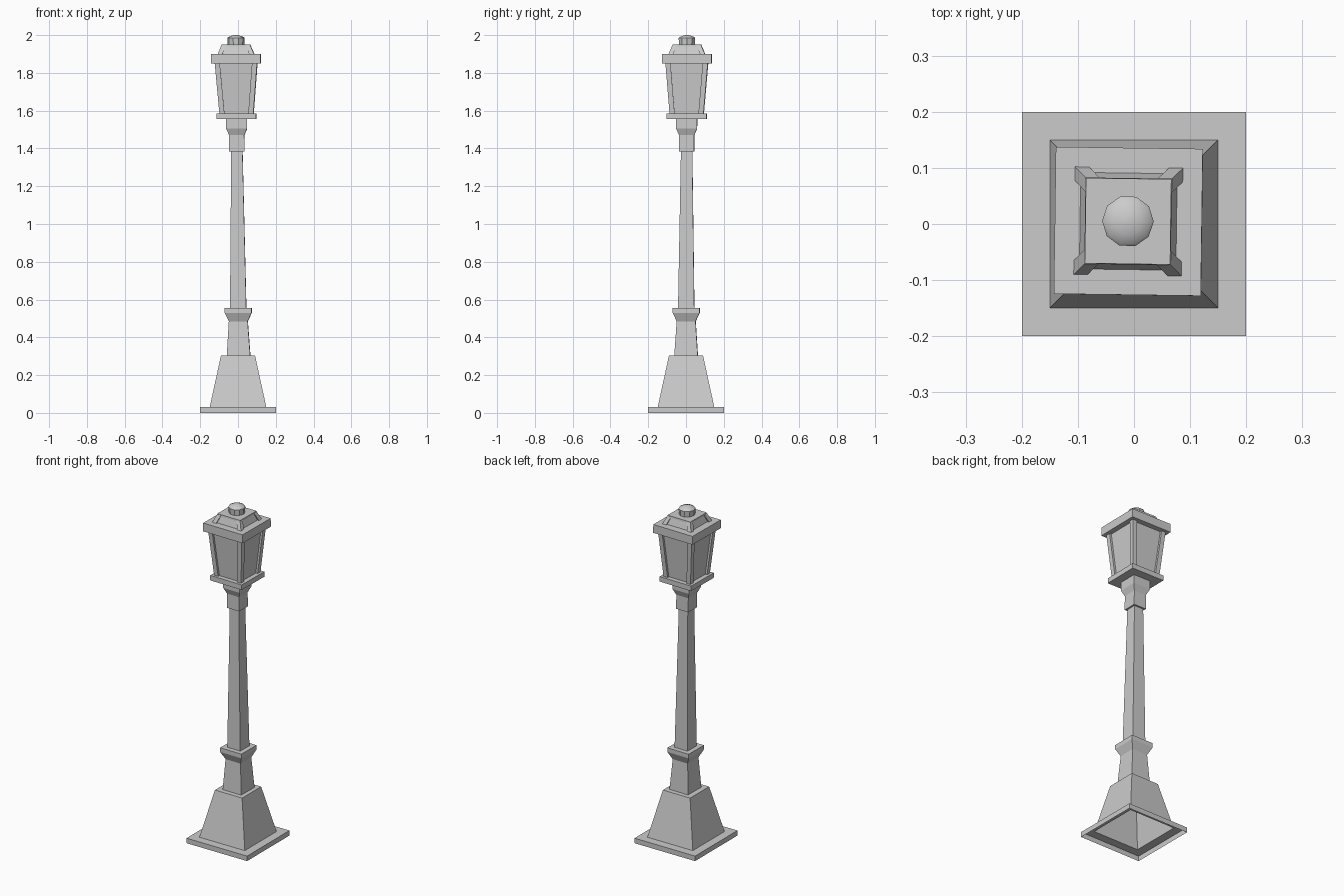
import bpy, bmesh, math
from mathutils import Matrix

if "Cube" in bpy.data.objects:
    bpy.data.objects.remove(bpy.data.objects["Cube"])


def lean(v):
    # the post above the pedestal leans and twists very slightly
    v = Matrix.Rotation(math.radians(-0.8), 3, 'Z') @ v
    v.x += 0.006 - 0.0085 * v.z
    v.y += 0.0025 * v.z
    return v


def finish(name, bm, leaning=True):
    bmesh.ops.recalc_face_normals(bm, faces=bm.faces)
    if leaning:
        for v in bm.verts:
            v.co = lean(v.co)
    me = bpy.data.meshes.new(name)
    bm.to_mesh(me)
    bm.free()
    ob = bpy.data.objects.new(name, me)
    bpy.context.collection.objects.link(ob)
    return ob


def loft(bm, rings, cap_bottom=True):
    loops = [[bm.verts.new(p) for p in ring] for ring in rings]
    n = len(loops[0])
    for a, b in zip(loops, loops[1:]):
        for i in range(n):
            j = (i + 1) % n
            bm.faces.new((a[i], a[j], b[j], b[i]))
    bm.faces.new(loops[-1])
    if cap_bottom:
        bm.faces.new(loops[0][::-1])


def square(z, h):
    return [(-h, -h, z), (h, -h, z), (h, h, z), (-h, h, z)]


def square_part(name, sections, leaning=True, closed=True):
    bm = bmesh.new()
    loft(bm, [square(z, h) for z, h in sections], closed)
    return finish(name, bm, leaning)


def corner_bars(name, z0, h0, z1, h1, w):
    bm = bmesh.new()
    for sx in (-1, 1):
        for sy in (-1, 1):
            loft(bm, [[(sx * a, sy * b, z) for a, b in
                       ((h - w, h - w), (h, h - w), (h, h), (h - w, h))]
                      for z, h in ((z0, h0), (z1, h1))])
    return finish(name, bm)


# hollow pedestal with foot plate, open underneath
square_part("pedestal", [(0, .2), (.03, .2), (.03, .15), (.305, .09)], False, False)

# post: lower shaft with flared collar, tapered pole, upper neck
square_part("lower_shaft", [(.303, .062), (.485, .05), (.53, .071), (.555, .071)])
square_part("pole", [(.555, .043), (1.385, .03)])
square_part("neck", [(1.385, .04), (1.47, .04), (1.505, .055), (1.555, .055)])

# lantern
square_part("lantern_floor", [(1.555, .105), (1.585, .105)])
square_part("lantern_panes", [(1.585, .078), (1.85, .1)])
corner_bars("lantern_corner_posts", 1.585, .09, 1.85, .112, .027)
square_part("lantern_eave", [(1.85, .131), (1.9, .131)])

# roof with corner ribs
square_part("roof", [(1.9, .086), (1.949, .071)])
corner_bars("roof_ribs", 1.9, .096, 1.945, .077, .025)
square_part("roof_cap", [(1.94, .077), (1.95, .076)])

# ten-sided knob with a shallow dome
bm = bmesh.new()
loft(bm, [[(r * math.cos(math.tau * i / 10), r * math.sin(math.tau * i / 10), z)
           for i in range(10)]
          for z, r in ((1.95, .044), (1.984, .046), (1.989, .042), (1.996, .025), (2.0, .01))])
knob = finish("roof_knob", bm)
bpy.context.view_layer.objects.active = knob
knob.select_set(True)
bpy.ops.object.shade_smooth_by_angle(angle=math.radians(30))
